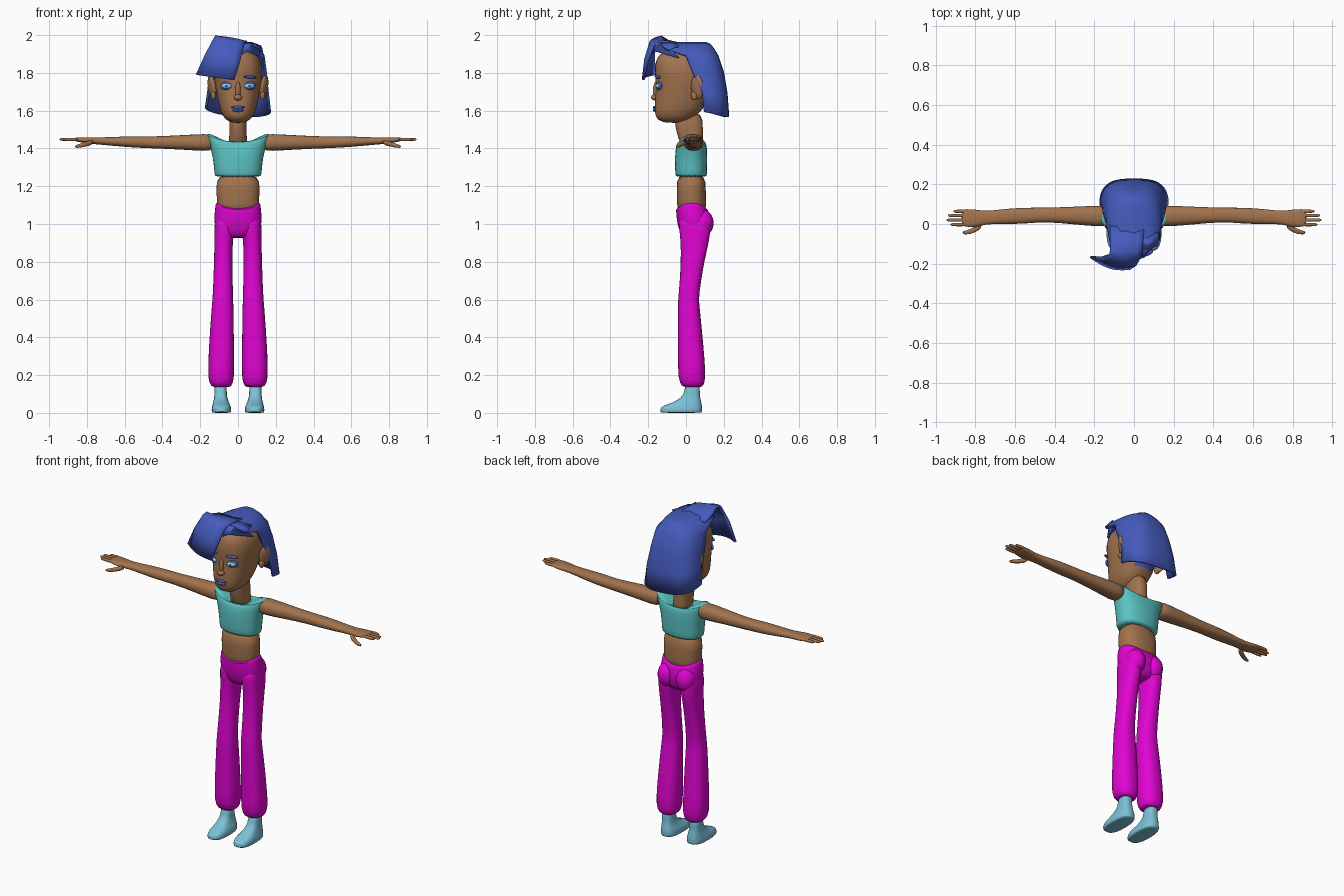
import bpy
import bmesh
import math
from mathutils import Matrix, Vector

old_cube = bpy.data.objects.get("Cube")
if old_cube:
    bpy.data.objects.remove(old_cube, do_unlink=True)


def make_material(name, red, green, blue):
    """Flat colour, given in display values and stored as linear ones."""
    linear = [pow(channel, 2.2) for channel in (red, green, blue)] + [1.0]
    material = bpy.data.materials.new(name)
    material.use_nodes = True
    material.diffuse_color = linear
    shader = material.node_tree.nodes["Principled BSDF"]
    shader.inputs["Base Color"].default_value = linear
    shader.inputs["Roughness"].default_value = 0.8
    return material


SKIN = make_material("brown skin", .63, .45, .31)
TEAL = make_material("teal cloth", .36, .76, .76)
MAGENTA = make_material("magenta cloth", .88, .05, .82)
HAIR = make_material("blue hair", .28, .36, .74)
SOCK = make_material("pale blue sock", .48, .75, .84)
EYE = make_material("light blue eye", .56, .82, .9)
DARK = make_material("dark blue", .12, .2, .4)


def finish(name, bm, materials, mirror=False, smooth=0, thickness=0, rule=None):
    """Turn a bmesh into an object with its modifiers and smooth shading."""
    bmesh.ops.remove_doubles(bm, verts=bm.verts, dist=.0005)
    bmesh.ops.recalc_face_normals(bm, faces=bm.faces)
    if rule:
        for face in bm.faces:
            face.material_index = rule(face.calc_center_median())
    mesh = bpy.data.meshes.new(name)
    bm.to_mesh(mesh)
    bm.free()
    for material in materials:
        mesh.materials.append(material)
    obj = bpy.data.objects.new(name, mesh)
    bpy.context.collection.objects.link(obj)
    bpy.ops.object.select_all(action="DESELECT")
    obj.select_set(True)
    bpy.context.view_layer.objects.active = obj
    bpy.ops.object.shade_smooth_by_angle(angle=math.radians(55))
    if thickness:
        solid = obj.modifiers.new("thickness", "SOLIDIFY")
        solid.thickness = thickness
        solid.offset = 0
    if mirror:
        obj.modifiers.new("mirror", "MIRROR").use_mirror_merge = False
    if smooth:
        subsurf = obj.modifiers.new("smooth", "SUBSURF")
        subsurf.levels = subsurf.render_levels = smooth
    return obj


def power(value, exponent):
    return math.copysign(abs(value) ** exponent, value)


def loft(name, rings, materials, axis="z", sides=20, box=.85, **options):
    """Skin rounded rings: (position, low a, high a, low b, high b, side lift)."""
    bm = bmesh.new()
    loops = []
    for position, a_low, a_high, b_low, b_high, *lift in rings:
        loop = []
        for i in range(sides):
            angle = math.tau * i / sides
            ca, sb = power(math.cos(angle), box), power(math.sin(angle), box)
            a = (a_low + a_high) / 2 + ca * (a_high - a_low) / 2
            b = (b_low + b_high) / 2 + sb * (b_high - b_low) / 2
            along = position + (lift[0] * ca * ca if lift else 0)
            loop.append(bm.verts.new((along, a, b) if axis == "x" else (a, b, along)))
        loops.append(loop)
    for lower, upper in zip(loops, loops[1:]):
        for i in range(sides):
            j = (i + 1) % sides
            bm.faces.new((lower[i], lower[j], upper[j], upper[i]))
    bm.faces.new(loops[0])
    bm.faces.new(loops[-1])
    return finish(name, bm, materials, smooth=1, **options)


def sheet(name, rows, material, thickness=.012, **options):
    """Thin sheet through rows of points."""
    bm = bmesh.new()
    grid = [[bm.verts.new(point) for point in row] for row in rows]
    for upper, lower in zip(grid, grid[1:]):
        for i in range(len(upper) - 1):
            bm.faces.new((upper[i], upper[i + 1], lower[i + 1], lower[i]))
    return finish(name, bm, [material], thickness=thickness, **options)


def blob(name, centre, radii, material, yaw=0, roll=0, mirror=False):
    """Turned ellipsoid."""
    bm = bmesh.new()
    turn = Matrix.Rotation(yaw, 4, "Z") @ Matrix.Rotation(roll, 4, "Y")
    place = Matrix.Translation(centre) @ turn @ Matrix.Diagonal((*radii, 1))
    bmesh.ops.create_uvsphere(bm, u_segments=20, v_segments=12, radius=1, matrix=place)
    return finish(name, bm, [material], mirror=mirror)


# Head, with the scalp coloured like the hair
loft("head", [
    (1.535, -.035, .035, -.11, -.01), (1.55, -.062, .062, -.15, .02),
    (1.575, -.085, .085, -.165, .06), (1.62, -.1, .1, -.168, .1),
    (1.68, -.113, .113, -.164, .13), (1.73, -.123, .123, -.16, .15),
    (1.8, -.132, .132, -.168, .16), (1.86, -.126, .126, -.164, .15),
    (1.9, -.1, .1, -.145, .12), (1.925, -.05, .05, -.09, .06)],
    [SKIN, HAIR], rule=lambda c: int(c.y > .09 or c.z > 1.915))
loft("neck", [
    (1.4, -.055, .055, -.02, .095), (1.45, -.047, .047, -.04, .09),
    (1.5, -.045, .045, -.055, .09), (1.6, -.05, .05, -.07, .09)], [SKIN])
blob("ear", (.138, .06, 1.725), (.016, .036, .066), SKIN, yaw=-.45, roll=.15, mirror=True)
blob("ear_lobe", (.13, .045, 1.68), (.014, .02, .025), SKIN, mirror=True)

# Face
blob("nose_bridge", (0, -.157, 1.705), (.014, .018, .05), SKIN)
blob("nose_tip", (0, -.166, 1.67), (.022, .019, .016), SKIN)
blob("eyelid", (.06, -.142, 1.732), (.035, .012, .023), HAIR, yaw=.3, mirror=True)
blob("eye", (.06, -.146, 1.731), (.027, .014, .014), EYE, yaw=.3, mirror=True)
blob("pupil", (.06, -.157, 1.731), (.006, .005, .007), DARK, yaw=.3, mirror=True)
blob("eyebrow", (.063, -.15, 1.778), (.036, .012, .008), HAIR, yaw=.35, roll=.08, mirror=True)
blob("upper_lip", (0, -.162, 1.618), (.036, .014, .008), HAIR)
blob("lower_lip", (0, -.162, 1.602), (.03, .014, .008), HAIR)
blob("mouth_gap", (0, -.168, 1.61), (.022, .009, .003), EYE)

# Hair bob: arcs around the back of the head, open at the face
bob_rows = []
for half, z, front, back, drop in [
        (0, 1.957, -.13, .1, 0), (.07, 1.952, -.13, .12, 0),
        (.115, 1.93, -.11, .14, 0), (.134, 1.89, 0, .165, 0),
        (.146, 1.8, .035, .195, 0), (.156, 1.7, .085, .213, .01),
        (.168, 1.605, .095, .222, .035)]:
    row = []
    for i in range(25):
        angle = math.pi * i / 24
        x = half * power(math.cos(angle), .65)
        y = front + (back - front) * power(max(math.sin(angle), 0), .75)
        row.append((x, y, z - drop * math.sin(angle) - drop * x * 2))
    bob_rows.append(row)
sheet("hair_bob", bob_rows, HAIR, thickness=.014)

# Swept fringe and a short lock beside it
fringe_rows = []
for left, right in [
        ((-.12, -.01, 1.94), (.05, -.03, 1.955)),
        ((-.12, -.09, 1.965), (.045, -.1, 1.965)),
        ((-.12, -.13, 1.992), (.04, -.145, 1.965)),
        ((-.125, -.155, 1.985), (.03, -.17, 1.945)),
        ((-.17, -.17, 1.9), (.01, -.205, 1.86)),
        ((-.22, -.165, 1.79), (-.02, -.225, 1.762))]:
    left, right = Vector(left), Vector(right)
    bulge = Vector((0, -.025, 0)) if left.y < -.14 else Vector((0, 0, .004))
    fringe_rows.append([left.lerp(right, i / 6) + bulge * math.sin(math.pi * i / 6)
                        for i in range(7)])
sheet("hair_fringe", fringe_rows, HAIR)
sheet("hair_lock", [
    [(.0, -.08, 1.96), (.07, -.07, 1.958), (.12, -.04, 1.94)],
    [(.01, -.145, 1.95), (.07, -.13, 1.95), (.125, -.08, 1.925)],
    [(.02, -.175, 1.9), (.05, -.165, 1.915), (.132, -.04, 1.88)]], HAIR)

# Torso: bare midriff under a cropped top with raised shoulders
loft("midriff", [
    (1.04, -.11, .11, -.045, .105), (1.11, -.113, .113, -.049, .108),
    (1.18, -.115, .115, -.05, .105), (1.27, -.118, .118, -.05, .105)], [SKIN])
loft("crop_top", [
    (1.25, -.123, .123, -.055, .11), (1.255, -.125, .125, -.057, .111),
    (1.32, -.13, .13, -.06, .113), (1.38, -.14, .14, -.058, .113),
    (1.42, -.16, .16, -.052, .11, .02), (1.435, -.175, .175, -.04, .1, .045),
    (1.43, -.15, .15, -.03, .095, .05), (1.425, -.075, .075, -.035, .09, .02),
    (1.42, -.05, .05, -.02, .08)], [TEAL])

# Arms and hands
loft("arm", [
    (.13, -.01, .09, 1.39, 1.475), (.17, -.015, .094, 1.384, 1.478),
    (.3, -.003, .088, 1.394, 1.471), (.45, .012, .082, 1.4, 1.463),
    (.55, .0, .084, 1.404, 1.466), (.66, -.001, .076, 1.413, 1.461),
    (.75, .0, .064, 1.422, 1.458), (.8, -.02, .075, 1.425, 1.46),
    (.85, -.014, .076, 1.436, 1.459), (.87, -.01, .073, 1.44, 1.456)],
    [SKIN], axis="x", sides=16, mirror=True)
for name, y, tip in [("index", -.003, .925), ("middle", .02, .945),
                     ("ring", .043, .938), ("little", .064, .91)]:
    loft(name + "_finger", [
        (x, y - r, y + r, 1.448 - r, 1.448 + r)
        for x, r in [(.84, .01), (tip - .03, .0095), (tip - .008, .008), (tip, .004)]],
        [SKIN], axis="x", sides=8, mirror=True)
loft("thumb", [
    (.765, -.02, .02, 1.42, 1.45), (.8, -.045, -.012, 1.41, 1.438),
    (.84, -.054, -.032, 1.403, 1.424), (.865, -.052, -.036, 1.402, 1.416)],
    [SKIN], axis="x", sides=10, mirror=True)

# Trousers: hips, buttocks and flared legs
loft("hips", [
    (.925, -.05, .05, -.005, .09), (.94, -.09, .09, -.025, .11),
    (.975, -.122, .122, -.04, .125), (1.02, -.128, .128, -.05, .128),
    (1.06, -.124, .124, -.053, .122, .015), (1.078, -.119, .119, -.054, .114, .033),
    (1.08, -.115, .115, -.05, .11, .034)], [MAGENTA])
blob("buttock", (.062, .082, 1.005), (.058, .064, .075), MAGENTA, mirror=True)
loft("trouser_leg", [
    (.137, .05, .125, -.005, .08), (.14, .034, .142, -.022, .09),
    (.175, .019, .161, -.043, .106), (.3, .02, .157, -.043, .098),
    (.45, .022, .148, -.043, .084), (.58, .024, .138, -.044, .07),
    (.62, .026, .134, -.04, .068), (.8, .03, .127, -.026, .096),
    (.92, .028, .125, -.03, .126), (1.0, .012, .126, -.04, .135),
    (1.04, .03, .115, -.03, .1)], [MAGENTA], mirror=True)

# Feet
loft("foot", [
    (0, .04, .136, -.132, .083), (.004, .036, .14, -.138, .086),
    (.028, .036, .14, -.138, .086), (.04, .04, .136, -.115, .085),
    (.055, .048, .132, -.07, .082), (.08, .057, .126, -.025, .076),
    (.11, .06, .124, -.008, .072), (.16, .058, .126, -.005, .076)],
    [SOCK], box=.75, mirror=True)
